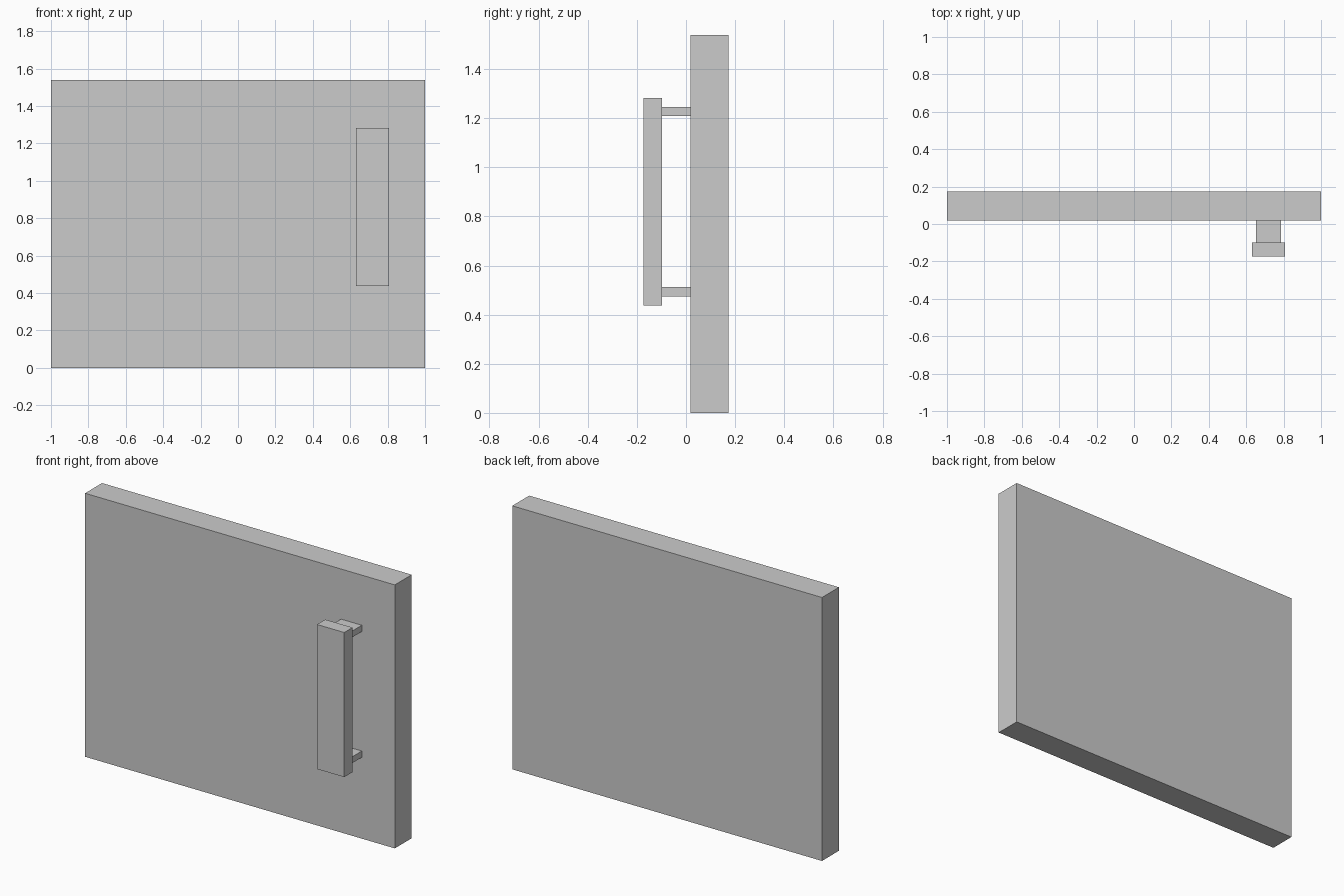
import bpy
import bmesh

if "Cube" in bpy.data.objects:
    bpy.data.objects.remove(bpy.data.objects["Cube"])


def box(name, x, y, z):
    """Add a box spanning the given (min, max) range on each axis."""
    bm = bmesh.new()
    bmesh.ops.create_cube(bm, size=1)
    for v in bm.verts:
        v.co = [sum(r) / 2 + c * (r[1] - r[0]) for c, r in zip(v.co, (x, y, z))]
    mesh = bpy.data.meshes.new(name)
    bm.to_mesh(mesh)
    bm.free()
    obj = bpy.data.objects.new(name, mesh)
    bpy.context.collection.objects.link(obj)
    return obj


PANEL_FRONT = 0.018
BAR_BACK = -0.098
HANDLE_X, HANDLE_Z = 0.72, 0.86

# Door panel
box("door_panel", (-1, 1), (PANEL_FRONT, 0.174), (0, 1.538))

# Handle grip bar
box("handle_bar", (HANDLE_X - 0.088, HANDLE_X + 0.088), (-0.174, BAR_BACK),
    (HANDLE_Z - 0.422, HANDLE_Z + 0.422))

# Two mounts joining the bar to the panel
for label, side in (("lower", -1), ("upper", 1)):
    zc = HANDLE_Z + side * 0.367
    box(f"{label}_handle_mount", (HANDLE_X - 0.067, HANDLE_X + 0.067),
        (BAR_BACK, PANEL_FRONT), (zc - 0.0185, zc + 0.0185))
